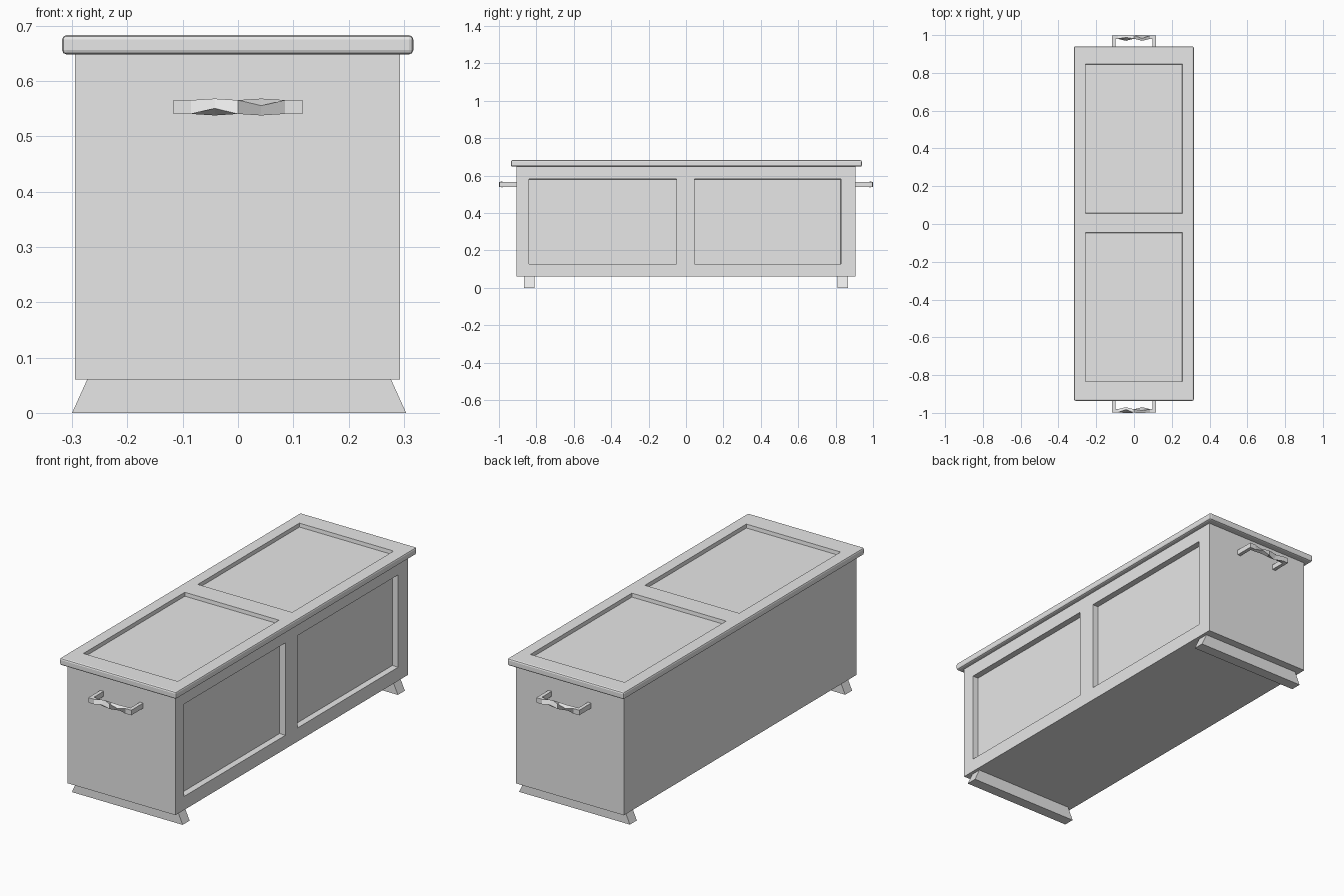
import bpy, bmesh, math
from mathutils import Vector

old = bpy.data.objects.get("Cube")
if old:
    bpy.data.objects.remove(old)

grey = bpy.data.materials.new("light_grey")
grey.use_nodes = True
colour = (0.8, 0.8, 0.8, 1)
grey.diffuse_color = colour
grey.node_tree.nodes["Principled BSDF"].inputs["Base Color"].default_value = colour


def finish(bm, name):
    bmesh.ops.recalc_face_normals(bm, faces=bm.faces)
    mesh = bpy.data.meshes.new(name)
    bm.to_mesh(mesh)
    bm.free()
    mesh.materials.append(grey)
    obj = bpy.data.objects.new(name, mesh)
    bpy.context.collection.objects.link(obj)
    return obj


def block(low, high, bevel=0):
    """Box between two corners, optionally with chamfered edges."""
    bm = bmesh.new()
    bmesh.ops.create_cube(bm, size=1)
    low, high = Vector(low), Vector(high)
    for v in bm.verts:
        v.co = (low + high) / 2 + v.co * (high - low)
    if bevel:
        bmesh.ops.bevel(bm, geom=bm.edges[:], offset=bevel, segments=2,
                        profile=0.5, affect='EDGES')
    return bm


def recess_panels(bm, normal, across, span, panels, depth, slope):
    """Cut panel outlines into the face along normal and sink each panel."""
    normal = Vector(normal)
    along = Vector((0, 1, 0))
    cuts = [(across, c) for c in span] + [(along, c) for p in panels for c in p]
    for axis, c in cuts:
        axis = Vector(axis)
        bmesh.ops.bisect_plane(bm, geom=bm.verts[:] + bm.edges[:] + bm.faces[:],
                               plane_co=axis * c, plane_no=axis)
    bm.normal_update()
    chosen = []
    for f in bm.faces:
        mid = f.calc_center_median()
        inside = span[0] < mid.dot(Vector(across)) < span[1]
        if f.normal.dot(normal) > 0.99 and inside and any(a < mid.y < b for a, b in panels):
            chosen.append(f)
    bmesh.ops.inset_individual(bm, faces=chosen, thickness=slope, depth=-depth)


# Chest body with two sunken panels on its left side
body = block((-0.295, -0.905, 0.06), (0.293, 0.905, 0.65))
recess_panels(body, (1, 0, 0), (0, 0, 1), (0.127, 0.582),
              [(-0.84, -0.05), (0.045, 0.828)], 0.03, 0.002)
finish(body, "chest_body")

# Lid with softened edges and two shallow panels
lid = block((-0.318, -0.936, 0.648), (0.317, 0.94, 0.683), 0.008)
recess_panels(lid, (0, 0, 1), (1, 0, 0), (-0.258, 0.256),
              [(-0.835, -0.046), (0.056, 0.846)], 0.018, 0.003)
finish(lid, "lid")

# Splayed runners under both ends
for name, y in (("front_runner", -0.838), ("back_runner", 0.838)):
    runner = block((-0.302, y - 0.027, 0), (0.302, y + 0.027, 0.06))
    for v in runner.verts:
        if v.co.z > 0.03:
            v.co.x *= 0.91
        v.co.x += 0.002
    finish(runner, name)

# Twisted handles: x, outward distance, section direction, twist in degrees
half_path = [(-0.108, 0.9, (-1, 0), 0), (-0.108, 0.989, (-1, 1), 0),
             (-0.085, 0.989, (0, 1), 0), (-0.042, 0.985, (0, 1), 45)]
path = half_path + [(0, 0.99, (0, 1), 0)]
path += [(-x, out, (-n[0], n[1]), -t) for x, out, n, t in reversed(half_path)]

for name, side in (("front_handle", -1), ("back_handle", 1)):
    bm = bmesh.new()
    rings = []
    for x, out, n, twist in path:
        c, s = math.cos(math.radians(twist)), math.sin(math.radians(twist))
        ring = []
        for a, b in ((-1, -1), (1, -1), (1, 1), (-1, 1)):
            a, b = a * 0.009, b * 0.0125
            w, h = a * c - b * s, a * s + b * c
            ring.append(bm.verts.new((-side * (x + n[0] * w),
                                      side * (out + n[1] * w), 0.553 + h)))
        rings.append(ring)
    for r, q in zip(rings, rings[1:]):
        for i in range(4):
            j = (i + 1) % 4
            bm.faces.new((r[i], r[j], q[j], q[i]))
    bm.faces.new(rings[0])
    bm.faces.new(rings[-1])
    finish(bm, name)
